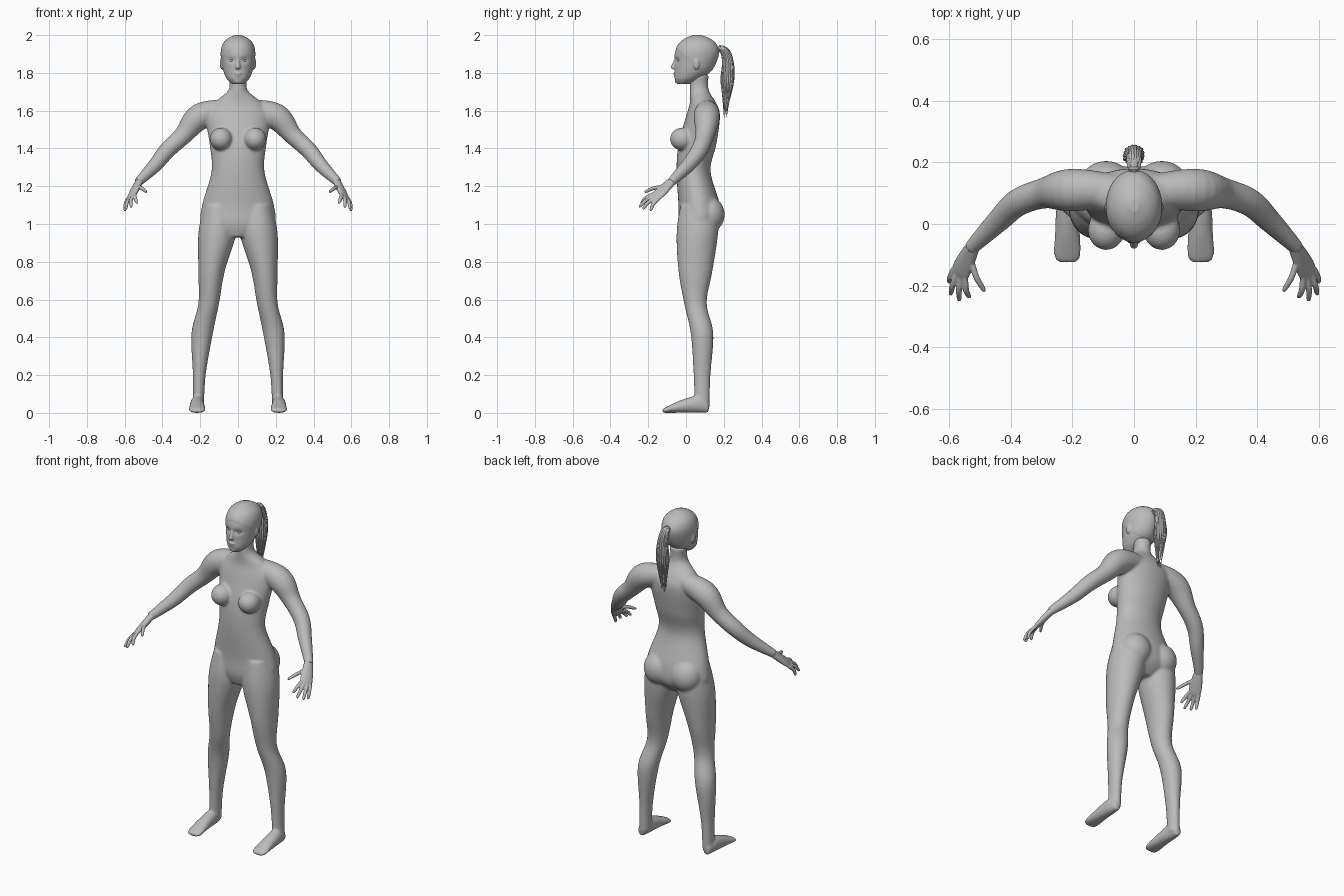
import bpy, bmesh, math, random
from mathutils import Vector, Matrix

default = bpy.data.objects.get("Cube")
if default:
    bpy.data.objects.remove(default, do_unlink=True)

random.seed(4)
X, Y, Z = Vector((1, 0, 0)), Vector((0, 1, 0)), Vector((0, 0, 1))
SIDES = {"left": 1, "right": -1}

grey = bpy.data.materials.new("plain_grey")
grey.use_nodes = True
tone = (.5, .5, .5, 1)
grey.diffuse_color = tone
grey.node_tree.nodes["Principled BSDF"].inputs["Base Color"].default_value = tone


def resample(rows, steps):
    """Smooth curve through every row of numbers."""
    result = []
    last = len(rows) - 1
    for i in range(last):
        before, start, end, after = (
            Vector(rows[max(0, min(last, i + k))]) for k in range(-1, 3))
        leave, arrive = (end - before) / 2, (after - start) / 2
        for s in range(steps):
            t = s / steps
            ease = t * t * (3 - 2 * t)
            result.append(start.lerp(end, ease)
                          + leave * t * (1 - t) ** 2 - arrive * t * t * (1 - t))
    result.append(Vector(rows[last]))
    return result


def loft(bm, rows, axis=None, hint=X, side=1, sides=28, steps=6):
    """Skin of elliptical rings; each row is x, y, z, radius, second radius."""
    rows = resample(rows, steps)
    points = [Vector(row[:3]) for row in rows]
    rings = []
    for i, row in enumerate(rows):
        ahead = points[min(i + 1, len(rows) - 1)] - points[max(i - 1, 0)]
        along = axis or ahead.normalized()
        u = (hint - along * hint.dot(along)).normalized()
        v = along.cross(u)
        wide, deep = row[3], row[-1]
        ring = []
        for k in range(sides):
            turn = math.tau * k / sides
            p = points[i] + u * math.cos(turn) * wide + v * math.sin(turn) * deep
            ring.append(bm.verts.new((p.x * side, p.y, p.z)))
        rings.append(ring)
    for low, high in zip(rings, rings[1:]):
        for k in range(sides):
            following = (k + 1) % sides
            bm.faces.new((low[k], low[following], high[following], high[k]))
    bm.faces.new(rings[0])
    bm.faces.new(rings[-1])


def ellipsoid(bm, centre, radii, side=1):
    place = Matrix.Translation((centre[0] * side, centre[1], centre[2]))
    bmesh.ops.create_uvsphere(bm, u_segments=24, v_segments=16, radius=1,
                              matrix=place @ Matrix.Diagonal((*radii, 1)))


def finish(bm, name, voxel=None, smoothing=0):
    """Make the object; fuse its overlapping forms when a voxel size is given."""
    bmesh.ops.recalc_face_normals(bm, faces=bm.faces)
    for face in bm.faces:
        face.smooth = True
    mesh = bpy.data.meshes.new(name)
    bm.to_mesh(mesh)
    bm.free()
    mesh.materials.append(grey)
    obj = bpy.data.objects.new(name, mesh)
    bpy.context.collection.objects.link(obj)
    if voxel:
        fuse = obj.modifiers.new("fuse", "REMESH")
        fuse.mode = "VOXEL"
        fuse.voxel_size = voxel
        fuse.use_smooth_shade = True
        relax = obj.modifiers.new("relax", "SMOOTH")
        relax.factor = .5
        relax.iterations = smoothing


# Trunk and neck: height, depth position, half width, half depth
body = bmesh.new()
trunk = [
    (.93, .05, .07, .07), (1, .07, .19, .11), (1.1, .07, .19, .11),
    (1.28, .04, .14, .09), (1.42, .06, .15, .1), (1.57, .09, .17, .09),
    (1.64, .09, .13, .07), (1.71, .07, .05, .05), (1.79, .07, .05, .05)]
loft(body, [(0, y, z, wide, deep) for z, y, wide, deep in trunk], axis=Z, sides=48)

# Limbs, repeated on both sides
leg = [
    (.1, .07, 1.1, .08, .1), (.11, .06, .95, .1, .11), (.14, .05, .75, .07, .09),
    (.155, .05, .58, .055, .06), (.19, .085, .42, .057, .06),
    (.205, .085, .2, .034, .045), (.21, .085, .03, .03, .04)]
foot = [(.12, .02, .03), (.06, .035, .045), (-.02, .04, .035), (-.1, .045, .017),
        (-.125, .03, .01)]
arm = [
    (.05, .11, 1.61, .05), (.2, .11, 1.57, .07), (.29, .1, 1.47, .05),
    (.375, .07, 1.39, .045), (.44, .01, 1.31, .038), (.53, -.08, 1.22, .024)]
across = Vector((-.6, -.5, .4))
for side in SIDES.values():
    loft(body, leg, axis=Z, side=side)
    loft(body, [(.216, y, tall, wide, tall) for y, wide, tall in foot], axis=Y, side=side)
    loft(body, arm, hint=across, side=side)
    ellipsoid(body, (.09, -.02, 1.45), (.06, .065, .06), side)
    ellipsoid(body, (.09, .12, 1.05), (.09, .085, .095), side)
finish(body, "body", .0065, 12)

# Hands with fingers fanned from the knuckles
wrist, knuckles = Vector((.52, -.07, 1.23)), Vector((.565, -.16, 1.145))
palm = [(0, .023, .02), (.5, .033, .018), (.9, .036, .014), (1.1, .03, .009)]
tips = [(.6, -.19, 1.07), (.595, -.23, 1.08), (.567, -.25, 1.09), (.534, -.24, 1.11)]
thumb = (Vector((.53, -.11, 1.2)), Vector((.485, -.22, 1.17)))
for label, side in SIDES.items():
    hand = bmesh.new()
    loft(hand, [(*wrist.lerp(knuckles, t), wide, thick) for t, wide, thick in palm],
         hint=across, side=side)
    digits = [(knuckles + across * (n - 1.5) * .02, Vector(tip)) for n, tip in enumerate(tips)]
    for start, end in digits + [thumb]:
        bend = start.lerp(end, .5) + Vector((.004, -.005, .005))
        rows = [(*start, .01), (*bend, .01), (*start.lerp(end, .9), .008), (*end, .004)]
        loft(hand, rows, hint=across, side=side, sides=14)
    finish(hand, label + "_hand", .0035, 3)

# Head: skull with shallow eye sockets and a raised hairline
head = bmesh.new()
skull = [
    (1.74, -.015, .03, .03), (1.77, .01, .06, .07), (1.82, .04, .08, .1),
    (1.9, .056, .09, .116), (1.95, .06, .08, .1), (1.98, .06, .053, .065),
    (1.998, .06, .015, .02)]
loft(head, [(0, y, z, wide, deep) for z, y, wide, deep in skull],
     axis=Z, sides=64, steps=10)
middle = Vector((0, .056, 1.88))
for vert in head.verts:
    co = vert.co
    if co.y < 0:
        gap = math.hypot((abs(co.x) - .033) / .022, (co.z - 1.868) / .014)
        co.y += .011 * math.exp(-gap * gap)
    if co.z > 1.885 - .85 * co.y:
        vert.co = middle + (co - middle) * 1.02

# Nose, lips, chin and ears
loft(head, [(0, -.05, 1.885, .007), (0, -.061, 1.855, .009), (0, -.068, 1.83, .013),
            (0, -.06, 1.82, .01)], axis=Z, sides=16)
ellipsoid(head, (0, -.056, 1.797), (.022, .012, .0055))
ellipsoid(head, (0, -.053, 1.786), (.019, .012, .006))
ellipsoid(head, (0, -.036, 1.757), (.026, .023, .017))
for side in SIDES.values():
    ellipsoid(head, (.085, .055, 1.85), (.011, .018, .032), side)
finish(head, "head", .004, 3)

# Eyes
eyes = bmesh.new()
for side in SIDES.values():
    ellipsoid(eyes, (.033, -.034, 1.866), (.014, .0125, .009), side)
finish(eyes, "eyes")

# Ponytail: a tapered core wrapped in loose strands
tail = bmesh.new()
core = [(.16, 1.92, .01), (.195, 1.93, .015), (.22, 1.87, .02), (.22, 1.76, .027),
        (.21, 1.6, .006)]
loft(tail, [(0, *row) for row in core], sides=16)
strands = 18
for n in range(strands):
    turn = math.tau * n / strands
    tip = random.uniform(1.56, 1.66)
    rows = []
    for y, z, radius in core:
        reach = radius + random.uniform(0, .005)
        rows.append((reach * math.cos(turn), y + reach * math.sin(turn), z, .006))
    rows[0] = (.008 * math.cos(turn), .16, 1.92 + .008 * math.sin(turn), .005)
    rows[-1] = (*rows[-1][:2], tip, .001)
    loft(tail, rows, sides=8, steps=5)
finish(tail, "ponytail")

# Hair tie
bpy.ops.mesh.primitive_torus_add(location=(0, .18, 1.928), rotation=(math.pi / 2, 0, 0),
                                 major_radius=.015, minor_radius=.005,
                                 major_segments=24, minor_segments=10)
tie = bpy.context.object
tie.name = "hair_tie"
tie.data.materials.append(grey)
bpy.ops.object.shade_smooth()
